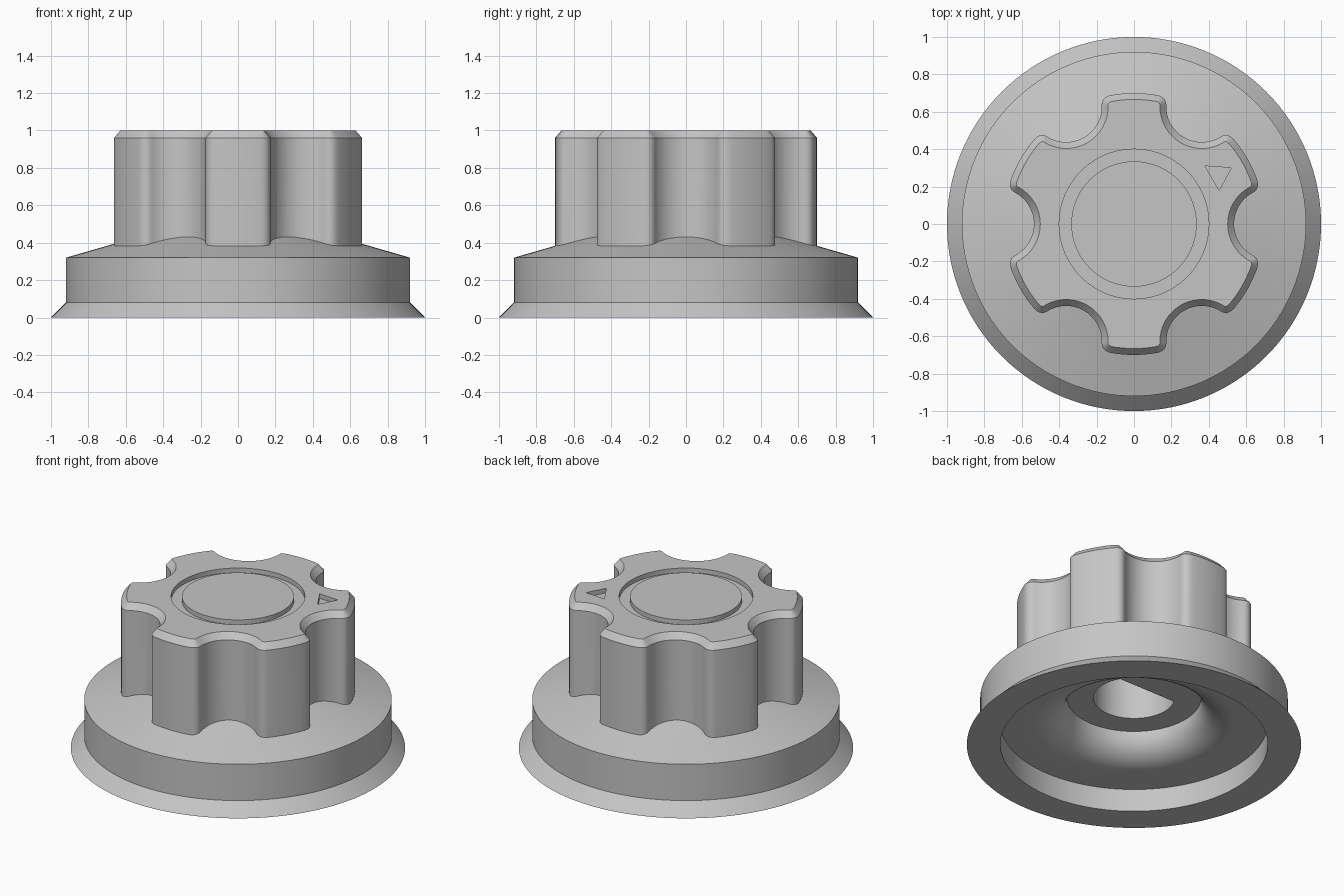
import bpy, bmesh
from math import sin, cos, pi, radians, degrees, acos
from mathutils import Vector

cube = bpy.data.objects.get("Cube")
if cube:
    bpy.data.objects.remove(cube, do_unlink=True)

GREY = (0.56, 0.56, 0.56, 1)
grey = bpy.data.materials.new("satin_grey")
grey.use_nodes = True
grey.diffuse_color = GREY
shader = grey.node_tree.nodes["Principled BSDF"]
shader.inputs["Base Color"].default_value = GREY
shader.inputs["Roughness"].default_value = 0.6


def make_object(name, bm):
    bmesh.ops.recalc_face_normals(bm, faces=bm.faces[:])
    mesh = bpy.data.meshes.new(name)
    bm.to_mesh(mesh)
    bm.free()
    mesh.materials.append(grey)
    obj = bpy.data.objects.new(name, mesh)
    bpy.context.collection.objects.link(obj)
    return obj


def lathe(name, profile, closed=False, steps=128):
    """Spin an (r, z) profile around the z axis."""
    bm = bmesh.new()
    verts = [bm.verts.new((r, 0, z)) for r, z in profile]
    pairs = list(zip(verts, verts[1:]))
    if closed:
        pairs.append((verts[-1], verts[0]))
    edges = [bm.edges.new(p) for p in pairs]
    bmesh.ops.spin(bm, geom=verts + edges, axis=(0, 0, 1), cent=(0, 0, 0),
                   angle=2 * pi, steps=steps, use_duplicate=False)
    bmesh.ops.remove_doubles(bm, verts=bm.verts[:], dist=1e-4)
    return make_object(name, bm)


def prism(name, outline, bottom, top, chamfer=0):
    """Extrude an (x, y) outline, with an optional chamfer round the top."""
    bm = bmesh.new()
    base = bm.faces.new([bm.verts.new((x, y, bottom)) for x, y in outline])
    geom = bmesh.ops.extrude_face_region(bm, geom=[base], use_keep_orig=True)["geom"]
    cap = [g for g in geom if isinstance(g, bmesh.types.BMFace)][0]
    for v in cap.verts:
        v.co.z = top - chamfer
    bmesh.ops.recalc_face_normals(bm, faces=bm.faces[:])
    if chamfer:
        bmesh.ops.inset_region(bm, faces=[cap], thickness=0.034, use_even_offset=True)
        for v in cap.verts:
            v.co.z = top
    return make_object(name, bm)


def combine(target, other, operation):
    mod = target.modifiers.new(operation.title(), "BOOLEAN")
    mod.operation = operation
    mod.solver = "EXACT"
    mod.object = other
    bpy.context.view_layer.objects.active = target
    bpy.ops.object.modifier_apply(modifier=mod.name)
    bpy.data.objects.remove(other, do_unlink=True)


def polar(r, a):
    return Vector((r * cos(a), r * sin(a)))


# Flared skirt, hollow below, with a rounded lip leading up to the hub face
lip = [(0.60 - 0.20 * sin(t), 0.32 - 0.17 * cos(t))
       for t in [i * pi / 24 for i in range(13)]]
skirt_profile = [(0, 0.60), (0.40, 0.60), (0.40, 0.47), (0.92, 0.32), (0.92, 0.08),
                 (1.0, 0), (0.80, 0), (0.80, 0.15)] + lip + [(0, 0.32)]
knob = lathe("control_knob", skirt_profile)

# Grip outline: six lobes parted by round finger notches, with eased corners
LOBE, CENTRE, NOTCH, EASE = 0.70, 0.725, 0.19, 0.055
half = acos((CENTRE**2 + LOBE**2 - NOTCH**2) / (2 * CENTRE * LOBE))
corner = polar(LOBE, half)
centre = Vector((CENTRE, 0))
away = corner - centre
swing = Vector((-1, 0)).angle(away) - EASE / NOTCH
lobe_start = half + EASE / LOBE


def notch_point(t):
    return centre + polar(NOTCH, pi - t)


notch = [notch_point(swing * i / 10) for i in range(-10, 11)]
start, end = notch[-1], polar(LOBE, lobe_start)
ease = [start * (1 - t)**2 + corner * 2 * t * (1 - t) + end * t**2
        for t in [i / 7 for i in range(1, 7)]]
mirrored = [Vector((p.x, -p.y)) for p in reversed(ease)]
lobe = [polar(LOBE, lobe_start + (pi / 3 - 2 * lobe_start) * i / 8) for i in range(9)]
outline = []
for k in range(6):
    turn = k * pi / 3
    for p in mirrored + notch + ease + lobe:
        outline.append((p.x * cos(turn) - p.y * sin(turn),
                        p.x * sin(turn) + p.y * cos(turn)))
grip = prism("finger_grip", outline, 0.38, 1.0, chamfer=0.04)
combine(knob, grip, "UNION")

# Ring groove around the cap disc
groove = lathe("ring_groove", [(0.335, 0.97), (0.40, 0.97), (0.40, 1.1), (0.335, 1.1)],
               closed=True, steps=96)
combine(knob, groove, "DIFFERENCE")

# Sunken triangular pointer
pointer = prism("pointer_recess", [(0.38, 0.31), (0.455, 0.18), (0.52, 0.30)], 0.97, 1.1)
combine(knob, pointer, "DIFFERENCE")

# D-shaped shaft hole, flat towards the back
R = 0.243
flat = radians(30)
sweep = pi + 2 * flat
shaft = [polar(R, pi - flat + sweep * i / 48) for i in range(49)]
hole = prism("shaft_hole", shaft, 0.2, 0.85)
combine(knob, hole, "DIFFERENCE")

# Smooth curved walls, crisp edges
bpy.ops.object.select_all(action="DESELECT")
knob.select_set(True)
bpy.context.view_layer.objects.active = knob
bpy.ops.object.shade_smooth_by_angle(angle=radians(28))
